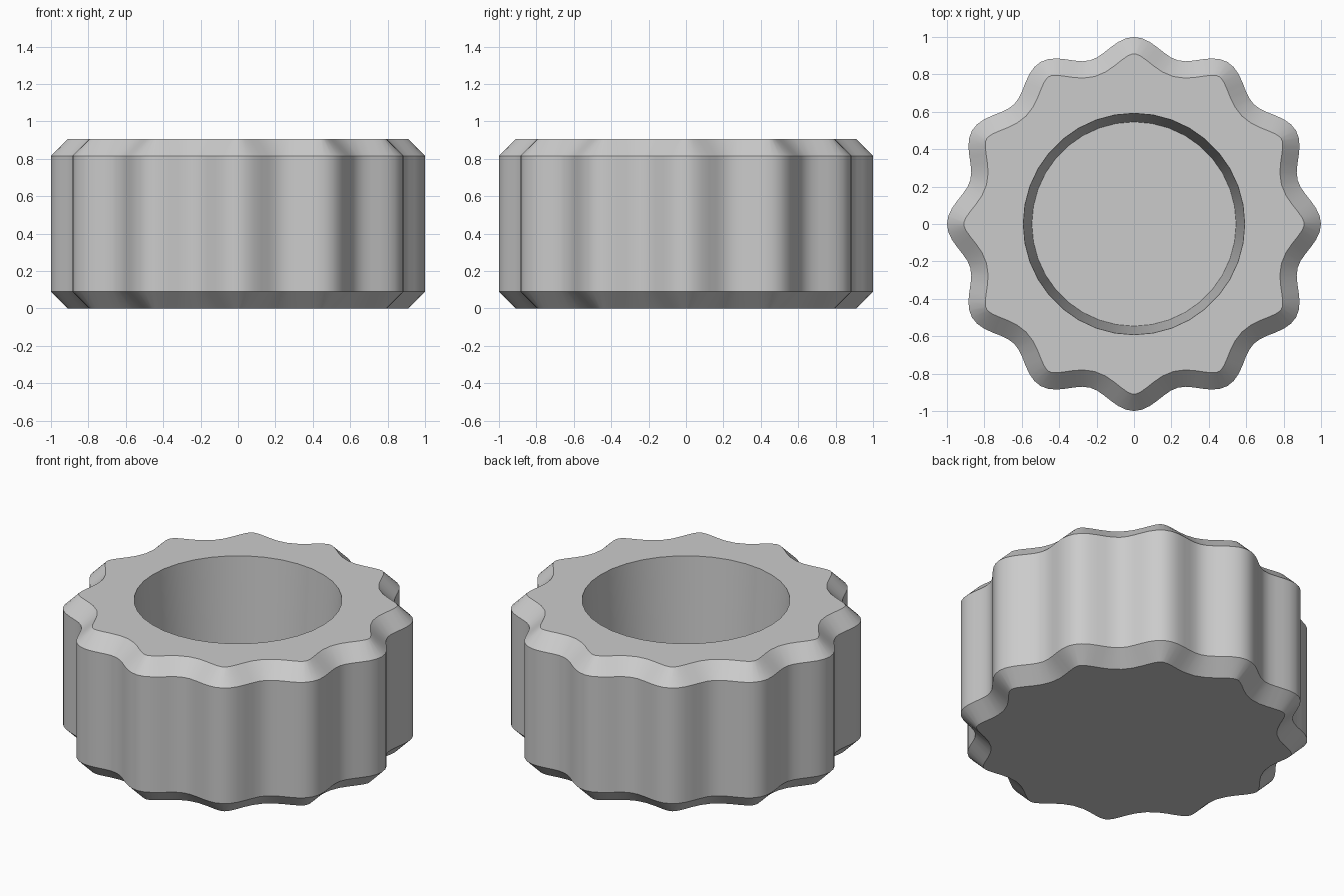
import bpy, bmesh, math
from mathutils import Vector

cube = bpy.data.objects.get("Cube")
if cube:
    bpy.data.objects.remove(cube, do_unlink=True)

LOBES, STEPS = 12, 12
MEAN_R, WAVE = 0.953, 0.047
HEIGHT, CHAMFER = 0.905, 0.09
HOLE_TOP, HOLE_BOTTOM, FLOOR = 0.592, 0.546, 0.18
HOLE_SIDES = 36


def scalloped_outline(inset):
    """Wavy outline, moved inward along its own normals."""
    points = []
    count = LOBES * STEPS
    for i in range(count):
        a = math.tau * i / count
        r = MEAN_R + WAVE * math.cos(LOBES * a)
        slope = -WAVE * LOBES * math.sin(LOBES * a)
        out = Vector((math.cos(a), math.sin(a)))
        side = Vector((-out.y, out.x))
        normal = (out * r - side * slope).normalized()
        points.append(out * r - normal * inset)
    return points


def circle(radius):
    angles = [math.tau * i / HOLE_SIDES for i in range(HOLE_SIDES)]
    return [Vector((math.cos(a), math.sin(a))) * radius for a in angles]


def add_ring(bm, points, z):
    return [bm.verts.new((p.x, p.y, z)) for p in points]


def join_rings(bm, a, b):
    n = len(a)
    for i in range(n):
        j = (i + 1) % n
        bm.faces.new((a[i], a[j], b[j], b[i]))


def ring_edges(bm, ring):
    return [bm.edges.get((v, ring[i - 1])) for i, v in enumerate(ring)]


bm = bmesh.new()

# Scalloped grip with chamfered rims
outer, inner = scalloped_outline(0), scalloped_outline(CHAMFER)
rings = [add_ring(bm, inner, 0), add_ring(bm, outer, CHAMFER),
         add_ring(bm, outer, HEIGHT - CHAMFER), add_ring(bm, inner, HEIGHT)]
for low, high in zip(rings, rings[1:]):
    join_rings(bm, low, high)
bm.faces.new(rings[0])

# Tapered blind hole
mouth = add_ring(bm, circle(HOLE_TOP), HEIGHT)
floor = add_ring(bm, circle(HOLE_BOTTOM), FLOOR)
join_rings(bm, mouth, floor)
bm.faces.new(floor)

# Flat top around the hole
bmesh.ops.triangle_fill(bm, edges=ring_edges(bm, rings[-1]) + ring_edges(bm, mouth),
                        use_beauty=True, normal=(0, 0, 1))
bmesh.ops.recalc_face_normals(bm, faces=bm.faces)

mesh = bpy.data.meshes.new("scalloped_knob")
bm.to_mesh(mesh)
bm.free()
knob = bpy.data.objects.new("scalloped_knob", mesh)
bpy.context.collection.objects.link(knob)

# Plain grey material
grey = bpy.data.materials.new("light_grey")
grey.use_nodes = True
colour = (0.6, 0.6, 0.6, 1)
grey.diffuse_color = colour
grey.node_tree.nodes["Principled BSDF"].inputs["Base Color"].default_value = colour
mesh.materials.append(grey)

# Smooth sides with crisp rims
bpy.ops.object.select_all(action='DESELECT')
knob.select_set(True)
bpy.context.view_layer.objects.active = knob
bpy.ops.object.shade_smooth_by_angle(angle=math.radians(35))
